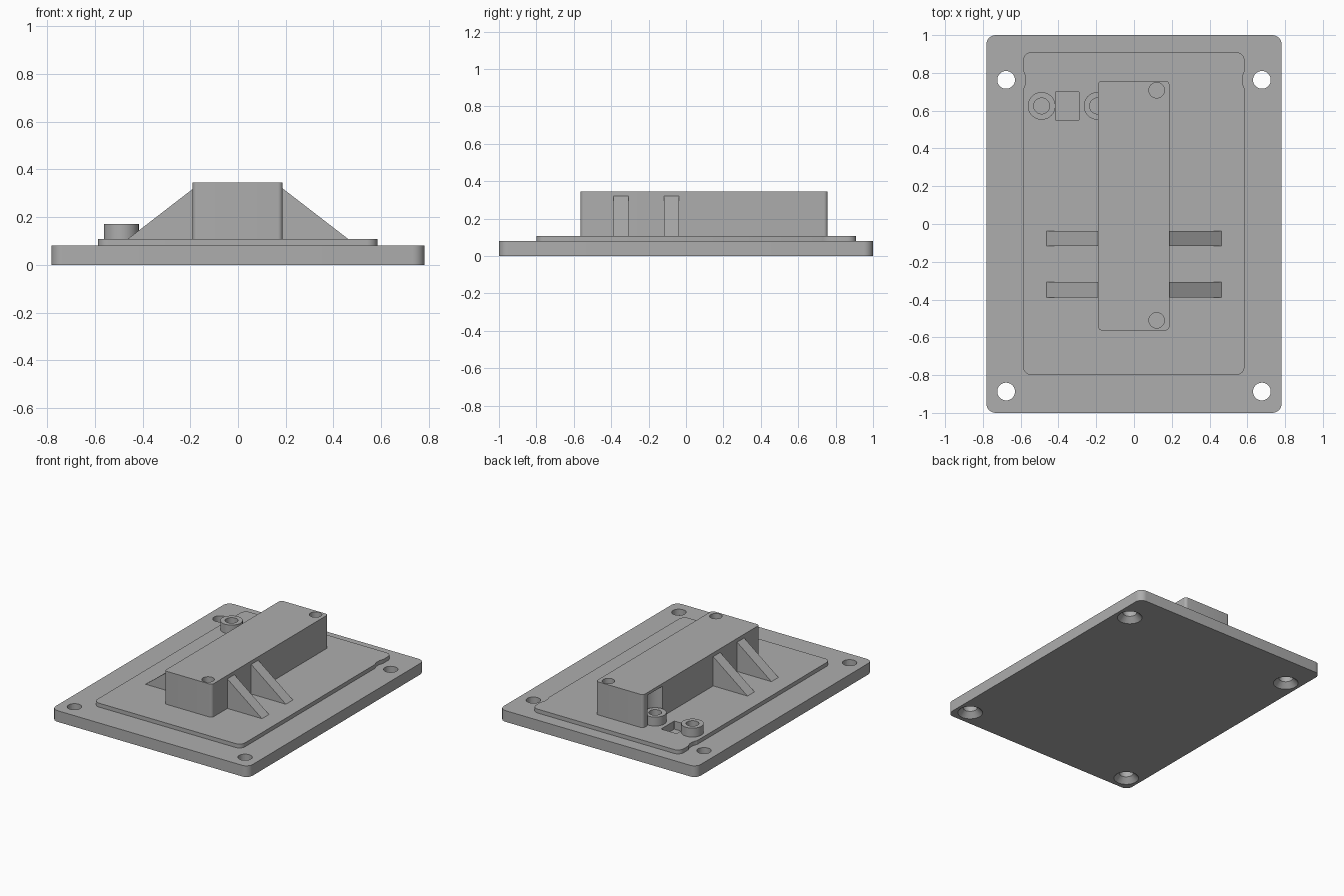
import bpy, bmesh
from math import cos, sin, pi, radians

cube = bpy.data.objects.get("Cube")
if cube:
    bpy.data.objects.remove(cube, do_unlink=True)

GREY = (0.42, 0.42, 0.42, 1)
grey = bpy.data.materials.new("grey")
grey.use_nodes = True
grey.diffuse_color = GREY
grey.node_tree.nodes["Principled BSDF"].inputs["Base Color"].default_value = GREY

PLATE_TOP, PAD_TOP, BLOCK_TOP = 0.08, 0.108, 0.345


def finish(name, bm):
    bmesh.ops.recalc_face_normals(bm, faces=bm.faces)
    mesh = bpy.data.meshes.new(name)
    bm.to_mesh(mesh)
    bm.free()
    mesh.materials.append(grey)
    obj = bpy.data.objects.new(name, mesh)
    bpy.context.collection.objects.link(obj)
    return obj


def prism(name, points, direction):
    """Extrude a closed 3D outline along a direction."""
    bm = bmesh.new()
    face = bm.faces.new([bm.verts.new(p) for p in points])
    ext = bmesh.ops.extrude_face_region(bm, geom=[face])
    verts = [g for g in ext["geom"] if isinstance(g, bmesh.types.BMVert)]
    bmesh.ops.translate(bm, verts=verts, vec=direction)
    return finish(name, bm)


def rounded_box(name, x0, x1, y0, y1, z0, z1, r, steps=8):
    corners = ((x1 - r, y1 - r), (x0 + r, y1 - r), (x0 + r, y0 + r), (x1 - r, y0 + r))
    pts = [(cx + r * cos((i + k / steps) * pi / 2), cy + r * sin((i + k / steps) * pi / 2), z0)
           for i, (cx, cy) in enumerate(corners) for k in range(steps + 1)]
    return prism(name, pts, (0, 0, z1 - z0))


def cone(name, x, y, z0, z1, r0, r1=None):
    bm = bmesh.new()
    bmesh.ops.create_cone(bm, cap_ends=True, segments=40, radius1=r0,
                          radius2=r0 if r1 is None else r1, depth=z1 - z0)
    bmesh.ops.translate(bm, verts=bm.verts, vec=(x, y, (z0 + z1) / 2))
    return finish(name, bm)


def select(obj):
    bpy.ops.object.select_all(action="DESELECT")
    obj.select_set(True)
    bpy.context.view_layer.objects.active = obj


def cut(obj, *cutters):
    """Subtract each cutter, then discard it."""
    for cutter in cutters:
        cutter.hide_render = True
        select(obj)
        mod = obj.modifiers.new("cut", "BOOLEAN")
        mod.operation, mod.solver, mod.object = "DIFFERENCE", "EXACT", cutter
        bpy.ops.object.modifier_apply(modifier=mod.name)
        bpy.data.objects.remove(cutter, do_unlink=True)


def pocket_cutter():
    return rounded_box("cutter", -0.415, -0.292, 0.55, 0.70, 0.05, 0.2, 0.002, 1)


parts = []

# Base plate with countersunk screw holes
plate = rounded_box("base_plate", -0.782, 0.782, -1, 1, 0, PLATE_TOP, 0.05)
for x in (-0.677, 0.677):
    for y in (-0.887, 0.763):
        cut(plate, cone("cutter", x, y, -0.1, 0.2, 0.047),
            cone("cutter", x, y, -0.01, 0.038, 0.092, 0.046))
cut(plate, pocket_cutter())
parts.append(plate)

# Raised pad with clearance notches beside the rear holes
pad = rounded_box("raised_pad", -0.587, 0.585, -0.8, 0.91, PLATE_TOP, PAD_TOP, 0.045)
cut(pad, *[cone("cutter", x, 0.763, 0, 0.2, 0.103) for x in (-0.677, 0.677)], pocket_cutter())
parts.append(pad)

# Tall block with blind screw holes and a side recess around the inner boss
block = rounded_box("block", -0.19, 0.187, -0.563, 0.757, PAD_TOP, BLOCK_TOP, 0.02)
cut(block, *[cone("cutter", 0.12, y, 0.2, 0.5, 0.041) for y in (-0.51, 0.708)],
    cone("cutter", -0.195, 0.625, 0.05, 0.325, 0.085))
parts.append(block)

# Hollow bosses
for name, x in (("outer_boss", -0.489), ("inner_boss", -0.193)):
    boss = cone(name, x, 0.625, PAD_TOP, 0.172, 0.073)
    cut(boss, cone("cutter", x, 0.625, 0, 0.3, 0.042))
    parts.append(boss)

# Triangular support ribs on both sides
for side, s in (("left", 1), ("right", -1)):
    for end, y in (("front", -0.388), ("rear", -0.117)):
        outline = [(s * 0.18, y, PAD_TOP), (s * 0.462, y, PAD_TOP), (s * 0.187, y, 0.32), (s * 0.18, y, 0.32)]
        parts.append(prism(f"{end}_{side}_rib", outline, (0, 0.08, 0)))

for obj in parts:
    select(obj)
    bpy.ops.object.shade_smooth_by_angle(angle=radians(30))
